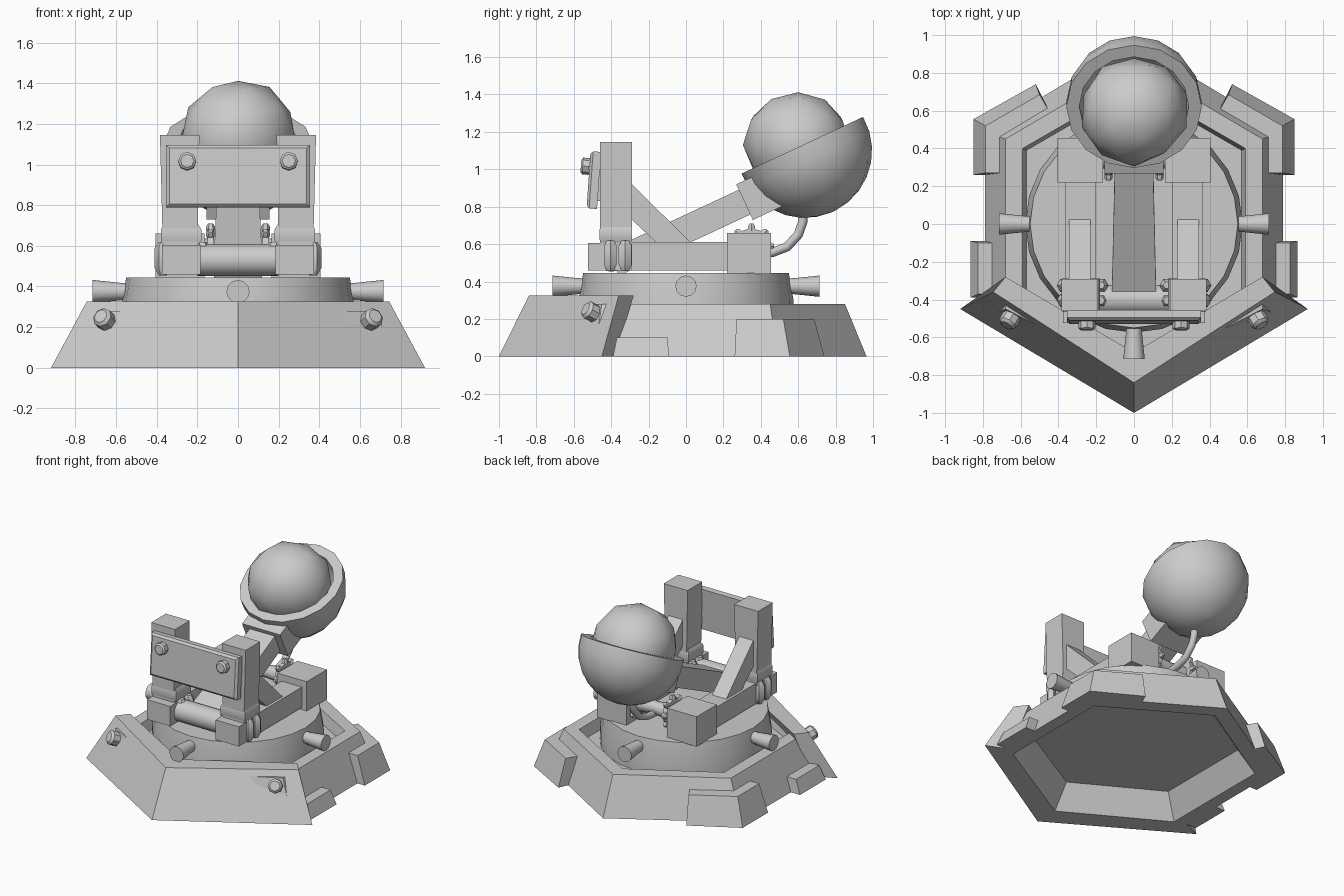
import bpy, bmesh, math, random
from mathutils import Vector, Matrix

if "Cube" in bpy.data.objects:
    bpy.data.objects.remove(bpy.data.objects["Cube"])

random.seed(4)
grey = bpy.data.materials.new("stone_grey")
grey.diffuse_color = (0.6, 0.6, 0.6, 1)
grey.use_nodes = True
grey.node_tree.nodes["Principled BSDF"].inputs["Base Color"].default_value = grey.diffuse_color
TILT = math.radians(25)


def finish(name, bm, smooth=35):
    bmesh.ops.recalc_face_normals(bm, faces=bm.faces)
    me = bpy.data.meshes.new(name)
    bm.to_mesh(me)
    bm.free()
    me.materials.append(grey)
    ob = bpy.data.objects.new(name, me)
    bpy.context.collection.objects.link(ob)
    me.shade_smooth()
    me.set_sharp_from_angle(angle=math.radians(smooth))
    return ob


def loft(name, rings, smooth=35, matrix=None, caps=True):
    """Skin a list of equal-length closed rings and cap both ends."""
    bm = bmesh.new()
    rows = [[bm.verts.new(p) for p in r] for r in rings]
    n = len(rows[0])
    for a, b in zip(rows, rows[1:]):
        for i in range(n):
            j = (i + 1) % n
            bm.faces.new((a[i], a[j], b[j], b[i]))
    if caps:
        bm.faces.new(rows[0])
        bm.faces.new(rows[-1])
    if matrix:
        bm.transform(matrix)
    return finish(name, bm, smooth)


def rect(cx, cy, z, hx, hy):
    return [(cx + sx * hx, cy + sy * hy, z) for sx, sy in ((-1, -1), (1, -1), (1, 1), (-1, 1))]


def box(name, x, y, z, matrix=None):
    c = [((a + b) / 2, abs(b - a) / 2) for a, b in (x, y)]
    return loft(name, [rect(c[0][0], c[1][0], k, c[0][1], c[1][1]) for k in z], 20, matrix)


def circle(r, z, n):
    return [(r * math.cos(2 * math.pi * i / n), r * math.sin(2 * math.pi * i / n), z) for i in range(n)]


def turned(name, profile, p0, direction, n=12):
    """Turn (radius, distance) pairs around an axis."""
    q = Vector(direction).to_track_quat('Z', 'Y').to_matrix().to_4x4()
    return loft(name, [circle(r, d, n) for r, d in profile], 40, Matrix.Translation(p0) @ q)


def slab(name, profile_yz, x):
    return loft(name, [[(k, y, z) for y, z in profile_yz] for k in x], 20)


# Hexagonal plinth with hollow underside and sunken deck
def hexa(w, yc, yb, yf, z):
    return [(0, -yf, z), (w, -yc, z), (w, yc, z), (0, yb, z), (-w, yc, z), (-w, -yc, z)]


loft("plinth", [hexa(0.60, 0.36, 0.72, 0.70, 0.17), hexa(0.70, 0.42, 0.84, 0.82, 0.0),
                hexa(0.79, 0.49, 0.965, 0.90, 0.0), hexa(0.68, 0.45, 0.85, 0.80, 0.28),
                hexa(0.59, 0.40, 0.74, 0.70, 0.28), hexa(0.57, 0.39, 0.72, 0.68, 0.20)], 15)


# Strips of armour: outer and inner corner lists, bottom and top
def armour(name, ob, ib, it, ot, z0, z1):
    rings = [[(*o, z0), (*i, z0), (*k, z1), (*m, z1)] for o, i, k, m in zip(ob, ib, it, ot)]
    return loft(name, rings, 15)


def mirror(pts):
    return pts + [(-x, y) for x, y in reversed(pts[:-1])]


armour("front_armour", mirror([(0.92, -0.45), (0, -1.0)]), mirror([(0.76, -0.38), (0, -0.86)]),
       mirror([(0.68, -0.28), (0, -0.68)]), mirror([(0.745, -0.36), (0, -0.84)]), 0, 0.325)
for s, side in ((-1, "left"), (1, "right")):
    def m(*pts):
        return [(s * x, y) for x, y in pts]
    armour(side + "_corner_armour",
           m((0.85, 0.26), (0.85, 0.555), (0.52, 0.74)), m((0.70, 0.26), (0.70, 0.46), (0.46, 0.60)),
           m((0.66, 0.27), (0.66, 0.45), (0.44, 0.58)), m((0.785, 0.27), (0.785, 0.52), (0.50, 0.685)), 0, 0.2)
    armour(side + "_step_block", m((0.865, -0.39), (0.865, -0.09)), m((0.70, -0.39), (0.70, -0.09)),
           m((0.70, -0.37), (0.70, -0.10)), m((0.825, -0.37), (0.825, -0.10)), 0, 0.1)
    turned(side + "_armour_rivet", [(0.05, -0.03), (0.05, 0.02), (0.035, 0.035)],
           (s * 0.66, -0.51, 0.24), (s * 0.46, -0.78, 0.42), 8)

# Turntable and its four pegs
turned("turntable", [(0.575, 0.19), (0.575, 0.30), (0.55, 0.445)], (0, 0, 0), (0, 0, 1), 24)
for i, d in enumerate(((1, 0), (-1, 0), (0, 1), (0, -1))):
    turned("turntable_peg_%d" % i, [(0.04, 0.50), (0.043, 0.58), (0.057, 0.715)],
           (0, 0, 0.375), (*d, 0), 12)

# Side frames
for s, side in ((-1, "left"), (1, "right")):
    box(side + "_rail", (s * 0.20, s * 0.365), (-0.4, 0.25), (0.46, 0.61))
    box(side + "_rail_nose", (s * 0.185, s * 0.375), (-0.525, -0.29), (0.46, 0.605))
    box(side + "_rear_block", (s * 0.165, s * 0.405), (0.22, 0.455), (0.44, 0.66))
    loft(side + "_post", [rect(s * 0.285, -0.375, 0.6, 0.085, 0.085),
                          rect(s * 0.287, -0.375, 1.145, 0.097, 0.085)], 20)
    loft(side + "_post_collar", [rect(s * 0.28, -0.375, z, h, k) for z, h, k in
         ((0.60, 0.085, 0.075), (0.625, 0.10, 0.087), (0.68, 0.10, 0.087), (0.705, 0.085, 0.075))], 50)
    slab(side + "_brace", [(-0.30, 0.93), (0.03, 0.605), (-0.155, 0.605), (-0.30, 0.74)], (s * 0.23, s * 0.345))
    # Pairs of bulging lashings on the rail sides
    for i, y in enumerate((-0.405, -0.325)):
        for x in (0.175, 0.37):
            turned(side + "_lashing", [(0.02, 0.455), (0.04, 0.49), (0.04, 0.59), (0.02, 0.62)],
                   (s * x, y, 0), (0, 0, 1), 6)

# Front axle
turned("axle", [(0.078, -0.2), (0.078, 0.2)], (0, -0.40, 0.53), (1, 0, 0), 16)

# Cross plate with bevelled front face and two rivets
plate_m = Matrix.Translation((0, -0.492, 0.942)) @ Matrix.Rotation(math.radians(86), 4, 'X')
loft("cross_plate", [rect(0, 0, -0.027, 0.355, 0.153), rect(0, 0, 0.015, 0.355, 0.153),
                     rect(0, 0, 0.029, 0.338, 0.138)], 10, plate_m)
for s in (-1, 1):
    turned("plate_rivet", [(0.045, 0), (0.045, 0.035), (0.033, 0.045)], (s * 0.25, -0.517, 1.015), (0, -1, 0.07), 8)
    box("plate_bracket", (s * 0.2, s * 0.34), (-0.48, -0.45), (0.83, 1.06))

# Throwing arm and neck, laid along the tilt
arm_m = Matrix.Translation((0, 0.1, 0.725)) @ Matrix.Rotation(TILT, 4, 'X')
slab_arm = [[(sx * w, y, sz * 0.073) for sx, sz in ((-1, -1), (1, -1), (1, 1), (-1, 1))]
            for y, w in ((-0.54, 0.118), (0.32, 0.10))]
loft("throwing_arm", slab_arm, 20, arm_m)
box("arm_neck", (-0.155, 0.155), (0.235, 0.42), (-0.105, 0.105), arm_m)

# Bowl: hollow turned shell with a thick rim
prof = [(0.36 * math.cos(a), 0.36 * math.sin(a)) for a in
        [math.radians(-88 + i * 93 / 7) for i in range(8)]]
inner = [(0.29 * math.cos(a), 0.29 * math.sin(a)) for a in
         [math.radians(-88 + i * 95 / 6) for i in range(7)]]
inner[-1] = (0.29, prof[-1][1])
turned("bowl", prof + inner[::-1], (0, 0.635, 1.10), (0, -math.sin(TILT), math.cos(TILT)), 16)

# Boulder
bm = bmesh.new()
bmesh.ops.create_icosphere(bm, subdivisions=2, radius=0.29)
for v in bm.verts:
    v.co *= random.uniform(0.95, 1.03)
bm.transform(Matrix.Translation((0, 0.6, 1.13)))
finish("boulder", bm, 40)

# Rear winch drum with studded wheels
turned("winch_drum", [(0.055, -0.18), (0.055, -0.11), (0.045, 0), (0.055, 0.11), (0.055, 0.18)],
       (0, 0.35, 0.58), (1, 0, 0), 12)
for s in (-1, 1):
    turned("winch_wheel", [(0.095, -0.015), (0.095, 0.015)], (s * 0.135, 0.35, 0.59), (1, 0, 0), 12)
    for i in range(8):
        a = math.pi * (i + 0.5) / 4 + math.pi / 8
        d = (0, math.cos(a), math.sin(a))
        turned("winch_stud", [(0.022, 0.08), (0.022, 0.105), (0.012, 0.12)], (s * 0.135, 0.35, 0.59), d, 6)

# Rope from the winch to the bowl
path = [(0.36, 0.545), (0.46, 0.555), (0.54, 0.585), (0.60, 0.65), (0.625, 0.72), (0.625, 0.78)]
rings = []
for i, (y, z) in enumerate(path):
    a, b = path[max(i - 1, 0)], path[min(i + 1, len(path) - 1)]
    t = Vector((0, b[0] - a[0], b[1] - a[1])).normalized()
    nrm = Vector((0, -t.z, t.y))
    rings.append([Vector((0, y, z)) + 0.025 * (Vector((1, 0, 0)) * c + nrm * k) for c, k, _ in circle(1, 0, 8)])
loft("rope", rings, 60)
